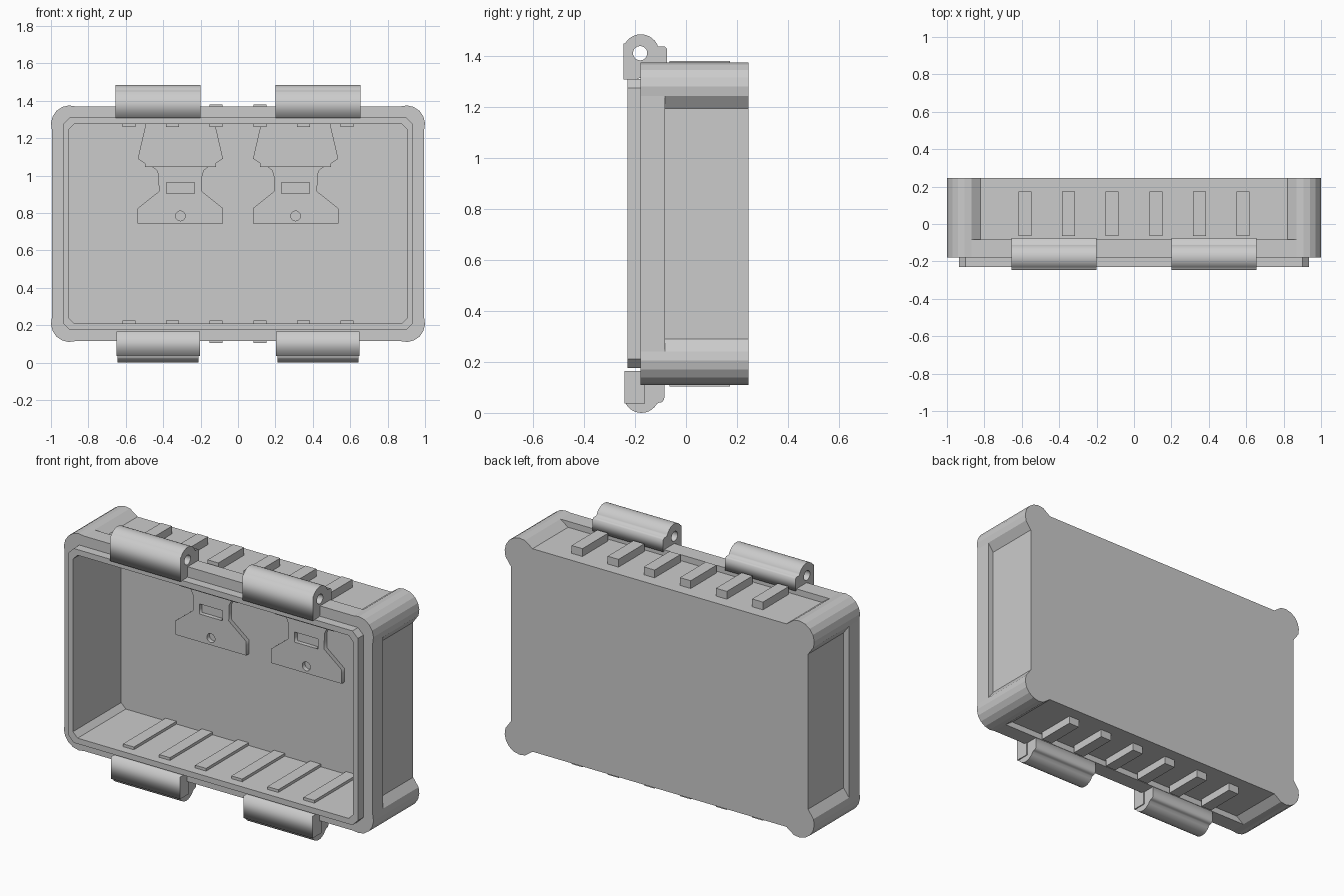
import bpy, bmesh
from math import sin, cos, pi, acos, radians
from mathutils import Matrix

if "Cube" in bpy.data.objects:
    bpy.data.objects.remove(bpy.data.objects["Cube"])

ZC = 0.7425                      # mid height of the box
CX, CZ, R = 0.9, 0.5325, 0.1     # corner pillar centre and radius
FLOOR, BACK = 0.215, 0.245


def finish(name, bm):
    bmesh.ops.recalc_face_normals(bm, faces=bm.faces)
    me = bpy.data.meshes.new(name)
    bm.to_mesh(me)
    bm.free()
    ob = bpy.data.objects.new(name, me)
    bpy.context.collection.objects.link(ob)
    return ob


def box(name, x0, x1, y0, y1, z0, z1):
    bm = bmesh.new()
    m = Matrix.Translation(((x0 + x1) / 2, (y0 + y1) / 2, (z0 + z1) / 2))
    m = m @ Matrix.Diagonal((x1 - x0, y1 - y0, z1 - z0, 1))
    bmesh.ops.create_cube(bm, size=1, matrix=m)
    return finish(name, bm)


def extruded(name, loops, half, matrix):
    """Fill 2D outlines (later ones are holes), extrude both ways, place by matrix."""
    cu = bpy.data.curves.new(name, 'CURVE')
    cu.dimensions, cu.fill_mode, cu.extrude = '2D', 'BOTH', half
    for pts in loops:
        sp = cu.splines.new('POLY')
        sp.points.add(len(pts) - 1)
        for p, (u, v) in zip(sp.points, pts):
            p.co = (u, v, 0, 1)
        sp.use_cyclic_u = True
    tmp = bpy.data.objects.new(name + "_curve", cu)
    bpy.context.collection.objects.link(tmp)
    bpy.context.view_layer.update()
    me = bpy.data.meshes.new_from_object(
        tmp.evaluated_get(bpy.context.evaluated_depsgraph_get()))
    bpy.data.objects.remove(tmp)
    bm = bmesh.new()
    bm.from_mesh(me)
    bpy.data.meshes.remove(me)
    bmesh.ops.remove_doubles(bm, verts=bm.verts, dist=1e-5)
    bm.transform(matrix)
    return finish(name, bm)


def arc(cu, cv, r, a0, a1, n):
    return [(cu + r * cos(radians(a0 + (a1 - a0) * i / n)),
             cv + r * sin(radians(a0 + (a1 - a0) * i / n))) for i in range(n + 1)]


def four_corners(corner):
    """Mirror one corner's points around to a closed outline."""
    out = []
    for sx, sz in ((1, 1), (-1, 1), (-1, -1), (1, -1)):
        pts = [(x * sx, ZC + z * sz) for x, z in corner]
        out += pts if sx * sz > 0 else pts[::-1]
    return out


# Corner profiles, nine points each
wall, deep = 0.095, 0.06
a = 90 - 90 + acos(wall / R) * 180 / pi
mid = arc(CX, CZ, R, -a, 90 + a, 6)
d = (R * R - deep * deep) ** 0.5
rim = [(CX + wall, CZ - d)] + mid + [(CX - d, CZ + wall)]
rear = [(CX + deep, CZ - d)] + mid + [(CX - d, CZ + deep)]


def chamfer(w, h, c, n=8):
    n = len(rim) - 1
    return [(w - c * i / n, h - c + c * i / n) for i in range(n + 1)]


lip_in, lip_out = chamfer(0.905, 0.534, 0.03), chamfer(0.935, 0.567, 0.035)

# Hollow case: inner floor, lip, rim, recessed walls, back
bm = bmesh.new()
rings = []
for prof, y in ((lip_in, FLOOR), (lip_in, -0.23), (lip_out, -0.23), (lip_out, -0.178),
                (rim, -0.178), (rim, -0.083), (rear, -0.083), (rear, BACK)):
    rings.append([bm.verts.new((x, y, z)) for x, z in four_corners(prof)])
for p, q in zip(rings, rings[1:]):
    for i in range(len(p)):
        j = (i + 1) % len(p)
        bm.faces.new((p[i], p[j], q[j], q[i]))
bm.faces.new(rings[0])
bm.faces.new(rings[-1])
bmesh.ops.remove_doubles(bm, verts=bm.verts, dist=1e-6)
finish("case_shell", bm)

# Ribs outside and inside, top and bottom
for i in range(6):
    x = -0.583 + i * 0.2332
    for s, side in ((1, "top"), (-1, "bottom")):
        for kind, lo, hi, y0, y1 in (("outer", 0.58, 0.638, -0.065, 0.173),
                                     ("inner", 0.518, 0.536, -0.178, FLOOR)):
            z0, z1 = sorted((ZC + s * lo, ZC + s * hi))
            box(f"{side}_{kind}_rib", x - 0.035, x + 0.035, y0, y1, z0, z1)

side_on = Matrix(((0, 0, 1, 0), (1, 0, 0, 0), (0, 1, 0, 0), (0, 0, 0, 1)))
face_on = Matrix(((1, 0, 0, 0), (0, 0, -1, 0), (0, 1, 0, 0), (0, 0, 0, 1)))


def mirrored(half):
    return half + [(-x, z) for x, z in reversed(half)]


# Side-view profiles of the hinge parts (y, z)
knuckle = ([(-0.245, 1.308), (-0.2, 1.308), (-0.178, 1.315), (-0.178, 1.36), (-0.075, 1.36),
            (-0.075, 1.43), (-0.085, 1.438), (-0.11, 1.438)]
           + arc(-0.177, 1.413, 0.072, 28, 149, 10) + [(-0.245, 1.45)])
pin_hole = arc(-0.18, 1.411, 0.028, 0, 345, 23)
plate_side = [(-0.242, 0.165), (-0.242, 0.036), (-0.16, 0.036), (-0.16, 0.115),
              (-0.178, 0.115), (-0.178, 0.165)]
hook = (arc(-0.175, 0.07, 0.07, 209, 331, 10) + arc(-0.105, 0.06, 0.02, 270, 360, 4)
        + [(-0.085, 0.115), (-0.165, 0.115), (-0.165, 0.036)])

# Mounting plate outlines (x, z)
clip = mirrored([(0.185, 1.276), (0.228, 1.09), (0.19, 1.065), (0.19, 1.045)])
bracket = mirrored([(0.15, 1.046), (0.128, 1.03), (0.117, 1.005), (0.115, 0.915),
                    (0.228, 0.825), (0.228, 0.743)])
slot = mirrored([(0.075, 0.964), (0.075, 0.905)])
screw_hole = arc(0, 0.784, 0.026, 0, 345, 23)

for s in (-1, 1):
    at = Matrix.Translation((s * 0.4275, 0, 0)) @ side_on
    extruded("top_hinge", [knuckle, pin_hole], 0.2275, at)
    extruded("bottom_latch_plate", [plate_side], 0.223, at)
    extruded("bottom_latch_hook", [hook], 0.217, at)
    extruded("inner_clip", [clip], 0.022, Matrix.Translation((s * 0.308, 0.194, 0)) @ face_on)
    extruded("inner_bracket", [bracket, slot, screw_hole], 0.013,
             Matrix.Translation((s * 0.308, 0.203, 0)) @ face_on)
